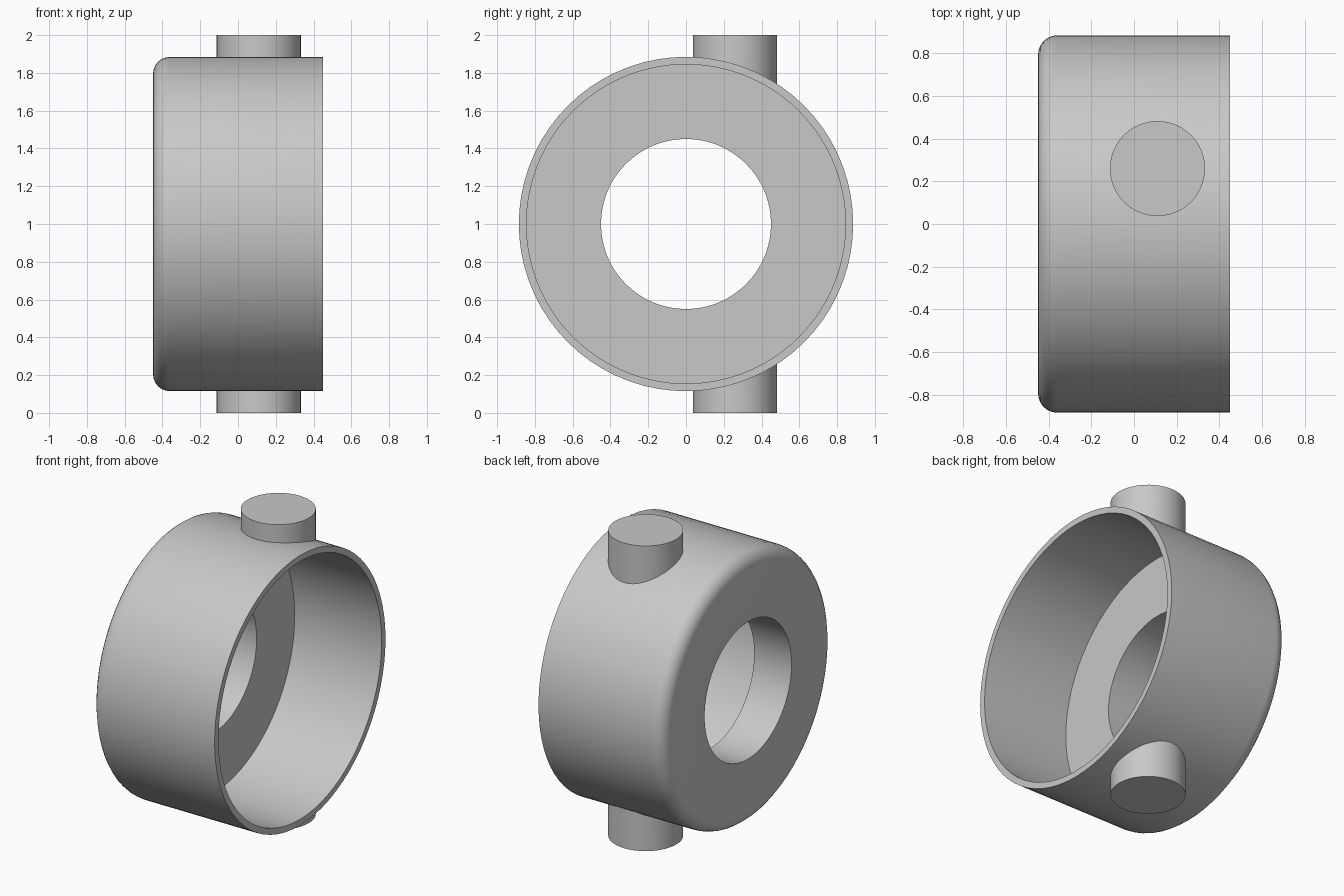
import bpy, bmesh
from math import sin, cos, pi, sqrt, radians

if "Cube" in bpy.data.objects:
    bpy.data.objects.remove(bpy.data.objects["Cube"], do_unlink=True)

grey = bpy.data.materials.new("plain grey")
grey.use_nodes = True
colour = (0.58, 0.58, 0.58, 1)
grey.diffuse_color = colour
grey.node_tree.nodes["Principled BSDF"].inputs["Base Color"].default_value = colour

MID = 1.0            # height of the ring axis
OUTER, INNER, HOLE = 0.885, 0.845, 0.45
BACK, FLOOR, RIM = -0.45, -0.18, 0.45
FILLET = 0.09


def finish(name, bm):
    bmesh.ops.recalc_face_normals(bm, faces=bm.faces)
    mesh = bpy.data.meshes.new(name)
    bm.to_mesh(mesh)
    bm.free()
    obj = bpy.data.objects.new(name, mesh)
    bpy.context.collection.objects.link(obj)
    mesh.materials.append(grey)
    bpy.ops.object.select_all(action="DESELECT")
    obj.select_set(True)
    bpy.context.view_layer.objects.active = obj
    bpy.ops.object.shade_smooth_by_angle(angle=radians(35))
    return obj


def lathe(name, profile, steps):
    """Turn a closed (x, radius) profile around the x axis."""
    bm = bmesh.new()
    rings = []
    for i in range(steps):
        a = 2 * pi * i / steps
        rings.append([bm.verts.new((x, r * cos(a), MID + r * sin(a))) for x, r in profile])
    n = len(profile)
    for i in range(steps):
        p, q = rings[i], rings[(i + 1) % steps]
        for j in range(n):
            k = (j + 1) % n
            bm.faces.new((p[j], p[k], q[k], q[j]))
    return finish(name, bm)


# Cup-shaped housing with a rounded back edge and a central bore
fillet = [(BACK + FILLET - FILLET * cos(t), OUTER - FILLET + FILLET * sin(t))
          for t in (i * pi / 12 for i in range(7))]
lathe("housing", [(BACK, HOLE)] + fillet +
      [(RIM, OUTER), (RIM, INNER), (FLOOR, INNER), (FLOOR, HOLE)], 72)


# Upper and lower pins, offset from the axis, seated inside the wall
def pin(name, side, steps=48):
    bm = bmesh.new()
    cx, cy, radius = 0.11, 0.26, 0.223
    seat, tip = [], []
    for i in range(steps):
        a = 2 * pi * i / steps
        x, y = cx + radius * cos(a), cy + radius * sin(a)
        wall = sqrt(((OUTER + INNER) / 2) ** 2 - y * y)
        seat.append(bm.verts.new((x, y, MID + side * wall)))
        tip.append(bm.verts.new((x, y, MID + side)))
    for i in range(steps):
        k = (i + 1) % steps
        bm.faces.new((seat[i], seat[k], tip[k], tip[i]))
    bm.faces.new(tip)
    # Seat strips run along x so they follow the curved wall
    half = steps // 2
    quarter = steps // 4
    for i in range(-quarter, quarter):
        ring = [seat[i % steps], seat[(i + 1) % steps],
                seat[(half - i - 1) % steps], seat[(half - i) % steps]]
        bm.faces.new(list(dict.fromkeys(ring)))
    return finish(name, bm)


pin("upper_pin", 1)
pin("lower_pin", -1)
